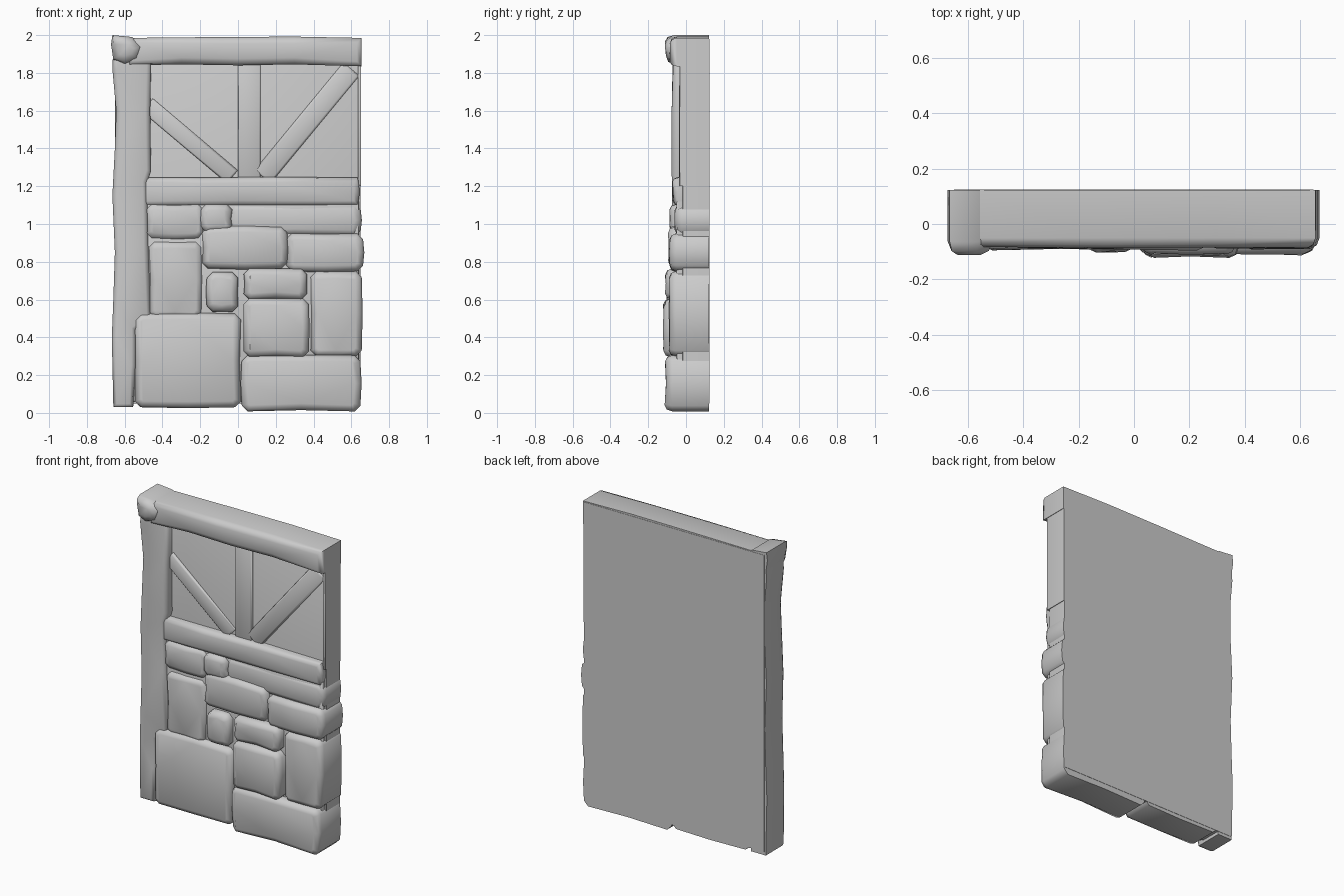
import bpy, bmesh, math, random
from mathutils import Vector

if "Cube" in bpy.data.objects:
    bpy.data.objects.remove(bpy.data.objects["Cube"], do_unlink=True)
random.seed(4)
BACK = 0.123

grey = bpy.data.materials.new("plain_grey")
grey.use_nodes = True
GREY = (0.6, 0.6, 0.6, 1)
grey.diffuse_color = GREY
grey.node_tree.nodes["Principled BSDF"].inputs["Base Color"].default_value = GREY


def block(name, outline, front, back=BACK, soft=0.03, wobble=0.006):
    """Extrude an x-z outline towards the front and round off its front rim."""
    bm = bmesh.new()
    rim = front + soft
    face = bm.faces.new([bm.verts.new((x, back, z)) for x, z in outline])
    bm.normal_update()
    if face.normal.y < 0:
        face.normal_flip()
    moved = bmesh.ops.extrude_face_region(bm, geom=[face], use_keep_orig=True)["geom"]
    cap = [g for g in moved if isinstance(g, bmesh.types.BMFace)][0]
    for v in cap.verts:
        v.co.y = rim
    bmesh.ops.recalc_face_normals(bm, faces=bm.faces)
    # Two shrinking rings make the worn, pillow-like edge
    for share, width in ((0.7, 0.3), (0.3, 0.7)):
        bmesh.ops.inset_individual(bm, faces=[cap], thickness=soft * width)
        for v in cap.verts:
            v.co.y -= soft * share + random.uniform(-wobble, wobble) * share
    if cap.normal.y > 0:
        bmesh.ops.recalc_face_normals(bm, faces=bm.faces)
    bmesh.ops.triangulate(bm, faces=[cap])
    mesh = bpy.data.meshes.new(name)
    bm.to_mesh(mesh)
    bm.free()
    mesh.materials.append(grey)
    obj = bpy.data.objects.new(name, mesh)
    bpy.context.collection.objects.link(obj)
    bpy.ops.object.select_all(action="DESELECT")
    obj.select_set(True)
    bpy.context.view_layer.objects.active = obj
    bpy.ops.object.shade_smooth_by_angle(angle=math.radians(50))
    return obj


def rect(x0, x1, z0, z1):
    return [(x0, z0), (x1, z0), (x1, z1), (x0, z1)]


def stone(name, x0, x1, z0, z1, front, soft=0.035, cut=0.03):
    """Roughly rectangular stone with clipped, uneven corners."""
    def j():
        return random.uniform(-0.007, 0.007)
    pts = [(x0 + cut, z0), ((x0 + x1) / 2, z0 + j()), (x1 - cut, z0),
           (x1, z0 + cut), (x1 + j(), (z0 + z1) / 2), (x1, z1 - cut),
           (x1 - cut, z1), ((x0 + x1) / 2, z1 + j()), (x0 + cut, z1),
           (x0, z1 - cut), (x0 + j(), (z0 + z1) / 2), (x0, z0 + cut)]
    return block(name, pts, front, soft=soft)


def bar(name, start, end, width, front):
    """Straight timber laid between two x-z points."""
    a, b = Vector(start), Vector(end)
    side = (b - a).orthogonal().normalized() * width / 2
    return block(name, [a - side, b - side, b + side, a + side], front,
                 back=0, soft=0.015, wobble=0.002)


# Backing slab and mortar bed
block("backing_slab", rect(-0.65, 0.648, 0.05, 1.98), -0.018, 0.125, 0.004, 0)
block("mortar_bed", rect(-0.56, 0.64, 0.06, 1.12), -0.05, 0.1, 0.01, 0)

# Timber frame
block("left_post", [
    (-0.66, 0.03), (-0.555, 0.03), (-0.54, 0.25), (-0.54, 0.44), (-0.46, 0.5),
    (-0.475, 0.9), (-0.48, 1.22), (-0.46, 1.28), (-0.465, 1.6), (-0.46, 1.85),
    (-0.51, 1.95), (-0.66, 1.95), (-0.665, 1.82), (-0.645, 1.6), (-0.652, 1.4),
    (-0.665, 1.15), (-0.652, 0.85), (-0.66, 0.6), (-0.668, 0.4)], -0.073, soft=0.025)
block("top_beam", [
    (-0.58, 1.84), (-0.3, 1.845), (0, 1.84), (0.3, 1.845), (0.655, 1.835),
    (0.655, 1.985), (0.3, 1.992), (-0.1, 1.99), (-0.58, 1.985)], -0.085, soft=0.035)
block("corner_joint", [
    (-0.66, 1.87), (-0.6, 1.845), (-0.53, 1.87), (-0.51, 1.94), (-0.56, 1.99),
    (-0.665, 2.0), (-0.672, 1.95)], -0.108, soft=0.045)
block("right_edge_trim", rect(0.635, 0.652, 1.2, 1.86), -0.035, soft=0.004, wobble=0)
block("middle_beam", [
    (-0.5, 1.1), (0, 1.095), (0.635, 1.1), (0.645, 1.17), (0.635, 1.245),
    (0.2, 1.25), (-0.2, 1.245), (-0.5, 1.245)], -0.072, soft=0.03)
block("centre_post", rect(0, 0.12, 1.22, 1.86), -0.034, 0, 0.012, 0.002)
bar("left_brace", (-0.48, 1.63), (-0.03, 1.25), 0.09, -0.036)
bar("right_brace", (0.13, 1.25), (0.6, 1.82), 0.11, -0.036)

# Stonework: name, left, right, bottom, top, front
for row in (
    ("bottom_left_stone", -0.545, 0.015, 0.03, 0.525, -0.09),
    ("bottom_right_stone", 0.02, 0.648, 0.008, 0.305, -0.108),
    ("lower_centre_stone", 0.03, 0.375, 0.295, 0.605, -0.118),
    ("upper_centre_stone", 0.03, 0.365, 0.6, 0.765, -0.108),
    ("right_stone", 0.385, 0.655, 0.3, 0.75, -0.088),
    ("small_stone", -0.165, 0.0, 0.535, 0.745, -0.1),
    ("left_stone", -0.475, -0.19, 0.5, 0.91, -0.072),
    ("middle_stone", -0.19, 0.26, 0.765, 0.985, -0.092),
    ("upper_right_stone", 0.255, 0.662, 0.75, 0.95, -0.085),
    ("upper_left_stone", -0.49, -0.18, 0.92, 1.11, -0.07),
    ("wedge_stone", -0.2, -0.03, 0.955, 1.105, -0.085),
    ("upper_strip_stone", -0.05, 0.65, 0.935, 1.105, -0.058),
):
    stone(*row)
